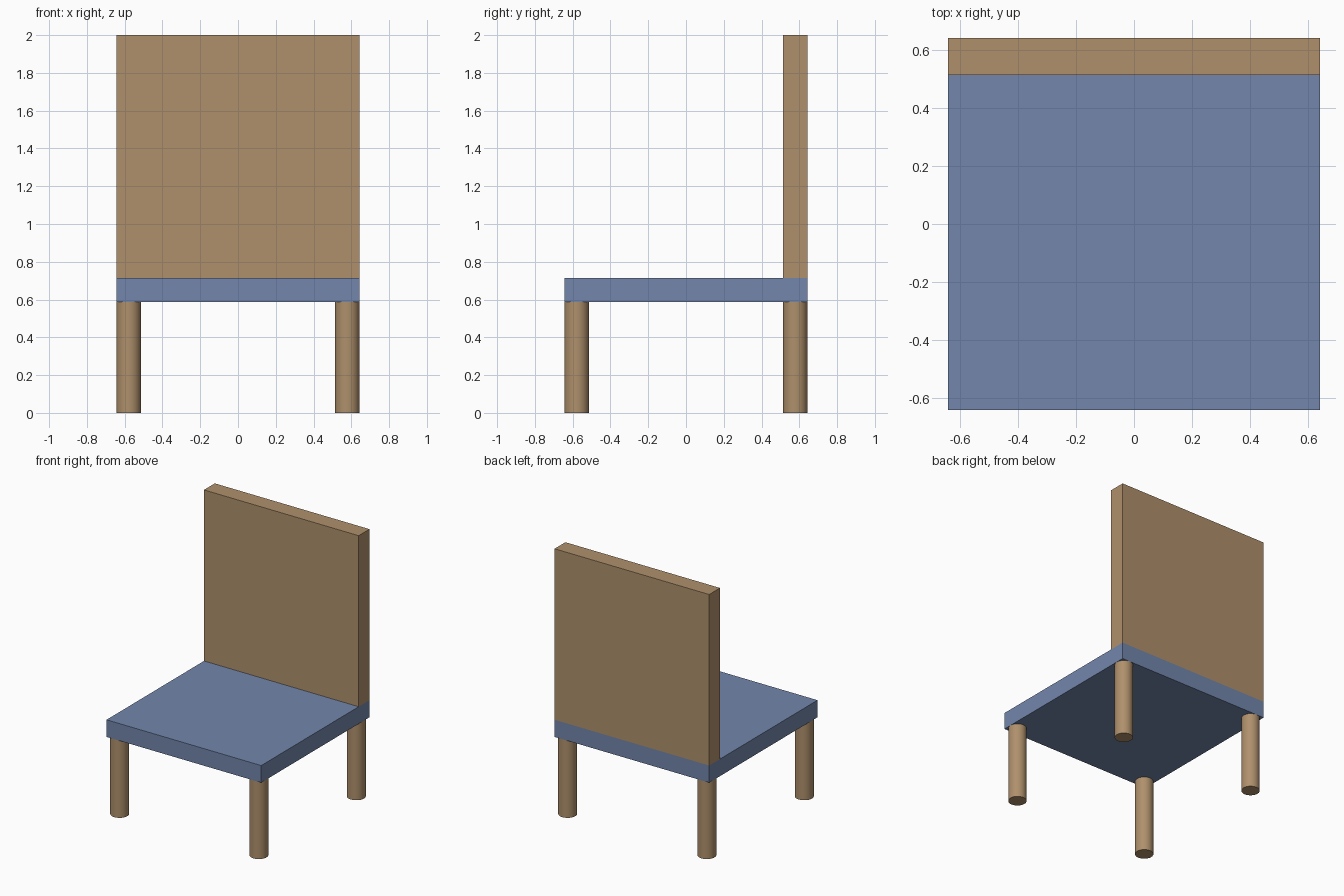
import bpy
from math import radians

if "Cube" in bpy.data.objects:
    bpy.data.objects.remove(bpy.data.objects["Cube"])

HALF = 0.643          # half width of the seat
T = 0.1286            # thickness of the boards and diameter of the legs
LEG_H = 0.586         # leg height
SEAT_TOP = LEG_H + T


def material(name, color):
    mat = bpy.data.materials.new(name)
    mat.diffuse_color = (*color, 1)
    mat.use_nodes = True
    mat.node_tree.nodes["Principled BSDF"].inputs["Base Color"].default_value = mat.diffuse_color
    return mat


wood = material("wood", (0.43, 0.28, 0.15))
blue = material("blue", (0.17, 0.24, 0.41))


def box(name, lo, hi, mat):
    centre = [(a + b) / 2 for a, b in zip(lo, hi)]
    bpy.ops.mesh.primitive_cube_add(size=1, location=centre)
    ob = bpy.context.object
    ob.name = name
    ob.scale = [b - a for a, b in zip(lo, hi)]
    bpy.ops.object.transform_apply(location=False, rotation=False, scale=True)
    ob.data.materials.append(mat)


# Seat board
box("seat", (-HALF, -HALF, LEG_H), (HALF, HALF, SEAT_TOP), blue)

# Backrest standing on the rear edge of the seat
box("backrest", (-HALF, HALF - T, SEAT_TOP), (HALF, HALF, 2), wood)

# Four round legs, flush with the seat corners
for y_name, sy in (("front", -1), ("back", 1)):
    for x_name, sx in (("left", -1), ("right", 1)):
        p = HALF - T / 2
        bpy.ops.mesh.primitive_cylinder_add(
            vertices=32, radius=T / 2, depth=LEG_H,
            location=(sx * p, sy * p, LEG_H / 2))
        leg = bpy.context.object
        leg.name = f"{y_name}_{x_name}_leg"
        leg.data.materials.append(wood)
        bpy.ops.object.shade_smooth_by_angle(angle=radians(30))
